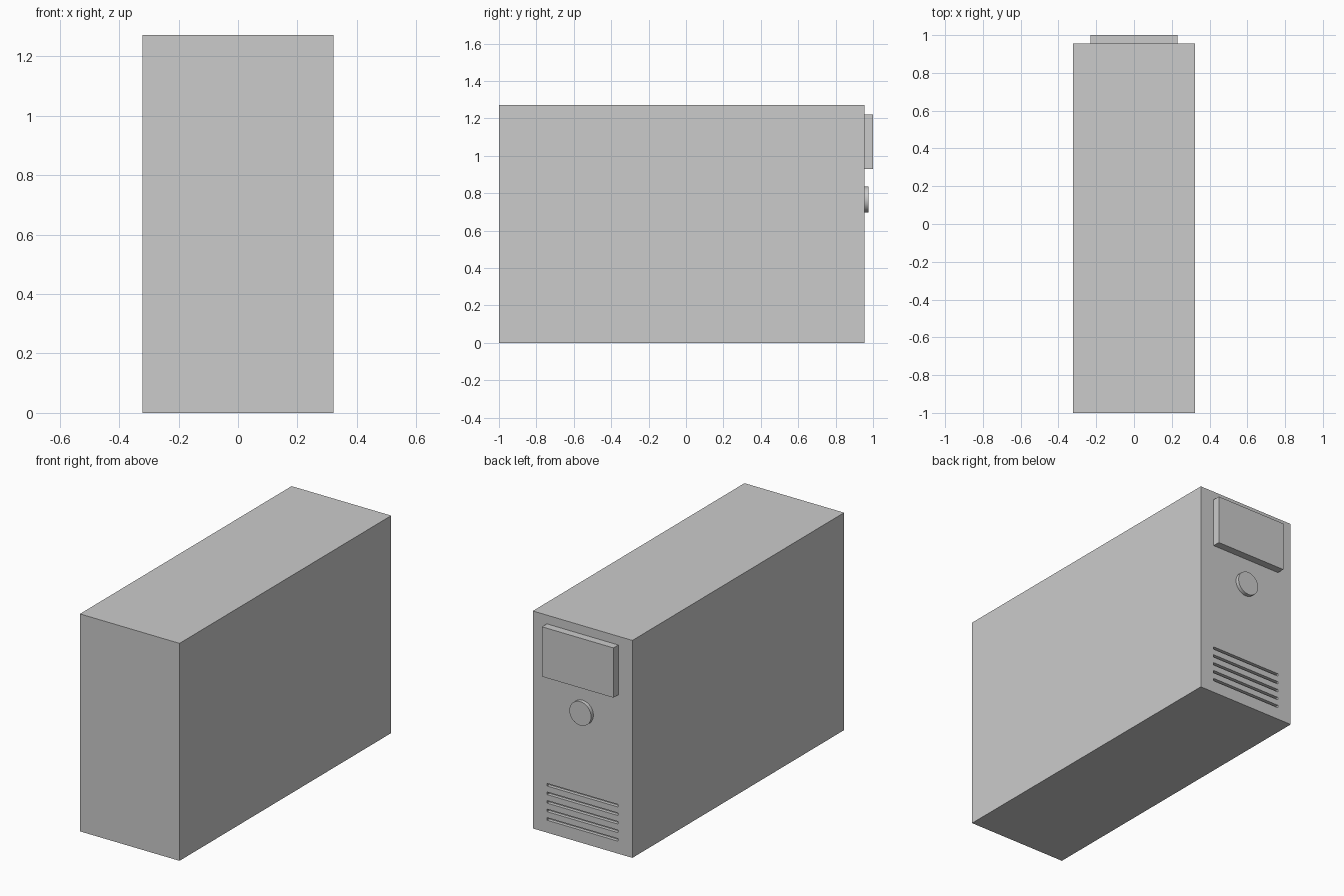
import bpy
from math import radians, pi

if "Cube" in bpy.data.objects:
    bpy.data.objects.remove(bpy.data.objects["Cube"])

BACK = 0.955  # y of the detailed end face


def box(name, x, y, z):
    """Box from (min, max) ranges on each axis."""
    bpy.ops.mesh.primitive_cube_add(size=1)
    o = bpy.context.object
    o.name = name
    for v in o.data.vertices:
        v.co = [r[0] if c < 0 else r[1] for r, c in zip((x, y, z), v.co)]
    return o


# Main case
case = box("case", (-0.322, 0.322), (-1, BACK), (0, 1.271))

# Row of recessed vent slots near the bottom
for i in range(5):
    z = 0.08 + i * 0.05
    cutter = box(f"vent_cutter_{i + 1}", (-0.23, 0.23), (BACK - 0.02, BACK + 0.02),
                 (z - 0.0075, z + 0.0075))
    cutter.hide_render = True
    cutter.hide_set(True)
    cut = case.modifiers.new(f"vent_{i + 1}", 'BOOLEAN')
    cut.operation = 'DIFFERENCE'
    cut.solver = 'EXACT'
    cut.object = cutter

# Raised drive bay panel
box("drive_panel", (-0.231, 0.231), (BACK, 1), (0.929, 1.22))

# Round power button
bpy.ops.mesh.primitive_cylinder_add(vertices=32, radius=0.07, depth=0.022,
                                    location=(0, BACK + 0.011, 0.766),
                                    rotation=(pi / 2, 0, 0))
bpy.context.object.name = "power_button"
bpy.ops.object.shade_smooth_by_angle(angle=radians(30))
